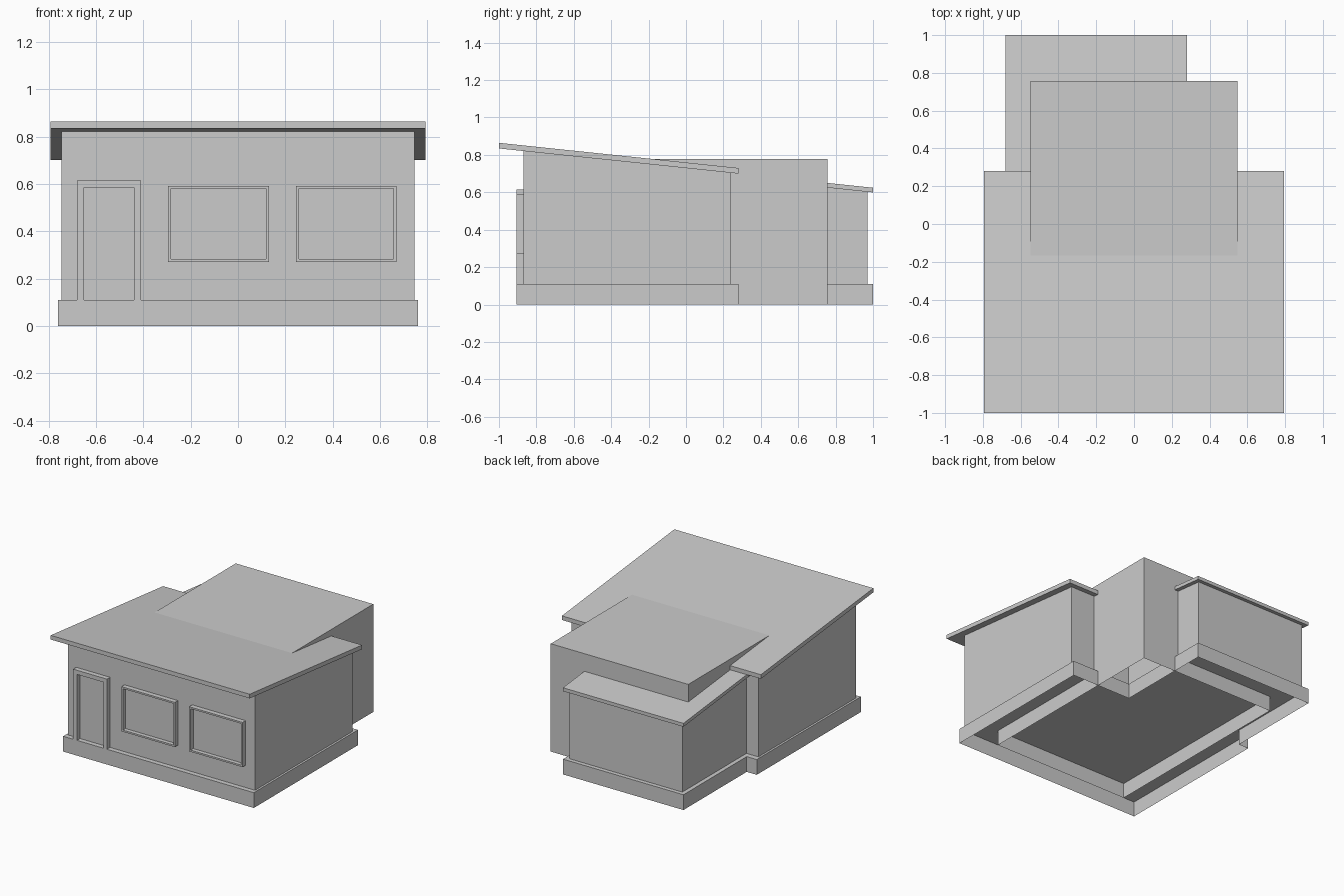
import bpy
import bmesh

cube = bpy.data.objects.get("Cube")
if cube:
    bpy.data.objects.remove(cube)

# Single plaster colour
GREY = (0.6, 0.6, 0.6, 1)
plaster = bpy.data.materials.new("plain_grey")
plaster.use_nodes = True
plaster.diffuse_color = GREY
plaster.node_tree.nodes["Principled BSDF"].inputs["Base Color"].default_value = GREY


def place(axis, p, d):
    """Put a 2D profile point at depth d along the given axis."""
    a, b = p
    return {"x": (d, a, b), "y": (a, d, b), "z": (a, b, d)}[axis]


def finish(name, bm):
    mesh = bpy.data.meshes.new(name)
    bm.to_mesh(mesh)
    bm.free()
    mesh.materials.append(plaster)
    obj = bpy.data.objects.new(name, mesh)
    bpy.context.collection.objects.link(obj)
    return obj


def prism_bm(axis, profile, lo, hi, open_bottom=False):
    bm = bmesh.new()
    near = [bm.verts.new(place(axis, p, lo)) for p in profile]
    far = [bm.verts.new(place(axis, p, hi)) for p in profile]
    bm.faces.new(near)
    bm.faces.new(far)
    for i in range(len(profile)):
        j = (i + 1) % len(profile)
        bm.faces.new((near[i], near[j], far[j], far[i]))
    bmesh.ops.recalc_face_normals(bm, faces=bm.faces)
    bm.normal_update()
    if open_bottom:
        under = [f for f in bm.faces if f.normal.z < -0.9]
        bmesh.ops.delete(bm, geom=under, context="FACES")
    return bm


def prism(name, *args, **kw):
    return finish(name, prism_bm(*args, **kw))


def rect(a0, a1, b0, b1):
    return [(a0, b0), (a1, b0), (a1, b1), (a0, b1)]


BASE = 0.11
FRONT, WALL = -0.905, -0.87


def soffit(y):
    """Height of the sloping roof underside."""
    return 0.70 + (0.28 - y) * 0.105


def sloped(y0, y1, top, bottom):
    return [(y0, bottom(y0)), (y1, bottom(y1)), (y1, top(y1)), (y0, top(y0))]


# Stepped plinth, open underneath
prism("plinth", "z",
      [(-0.76, FRONT), (0.76, FRONT), (0.76, 0.28), (0.28, 0.28),
       (0.28, 1.0), (-0.68, 1.0), (-0.68, 0.28), (-0.76, 0.28)],
      0, BASE, open_bottom=True)

# Main hall and its lean-to roof
prism("main_walls", "x", sloped(WALL, 0.24, soffit, lambda y: BASE),
      -0.745, 0.745, open_bottom=True)
prism("main_roof", "x", sloped(-1.0, 0.28, lambda y: soffit(y) + 0.03, soffit),
      -0.793, 0.793)

# Flat-topped central block, open underneath
prism("central_block", "z", rect(-0.548, 0.548, -0.76, 0.757), 0, 0.777,
      open_bottom=True)

# Rear annex, its roof continuing the main slope one step lower
prism("annex_walls", "x",
      sloped(0.2, 0.97, lambda y: soffit(y) - 0.025, lambda y: BASE),
      -0.65, 0.25, open_bottom=True)
prism("annex_roof", "x", sloped(0.24, 1.0, soffit, lambda y: soffit(y) - 0.025),
      -0.68, 0.28)

# Door surround
prism("door_frame", "y",
      [(-0.68, BASE), (-0.65, BASE), (-0.65, 0.585), (-0.44, 0.585),
       (-0.44, BASE), (-0.41, BASE), (-0.41, 0.615), (-0.68, 0.615)],
      FRONT, WALL)

# Windows: panels with a recessed pane
for name, x0, x1 in (("middle_window", -0.295, 0.13), ("left_window", 0.245, 0.67)):
    bm = prism_bm("y", rect(x0, x1, 0.27, 0.592), FRONT, WALL)
    pane = min(bm.faces, key=lambda f: f.calc_center_median().y)
    bmesh.ops.inset_region(bm, faces=[pane], thickness=0.017)
    cut = bmesh.ops.extrude_discrete_faces(bm, faces=[pane])["faces"][0]
    bmesh.ops.translate(bm, verts=cut.verts, vec=(0, 0.03, 0))
    finish(name, bm)
